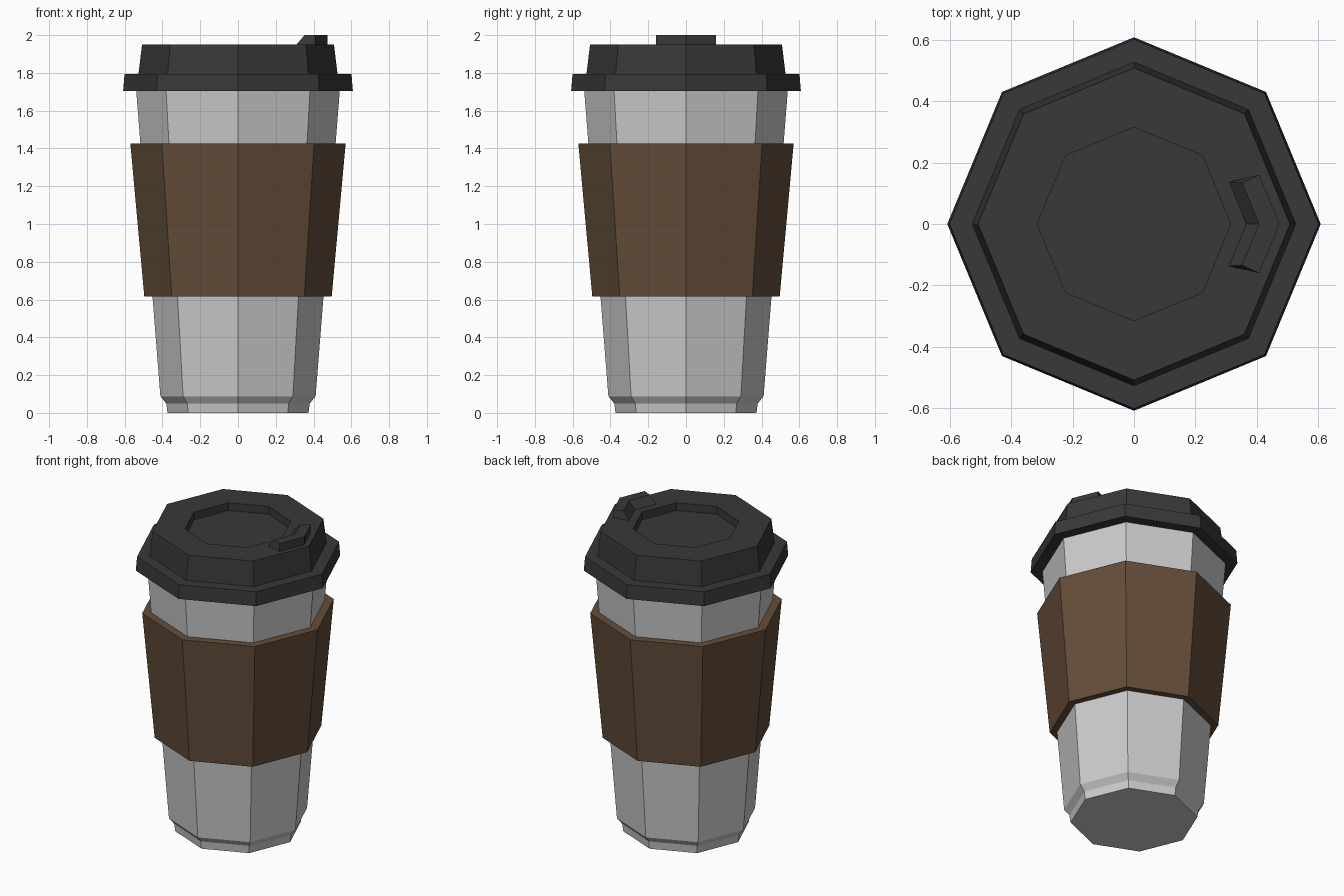
import bpy, bmesh, math

if "Cube" in bpy.data.objects:
    bpy.data.objects.remove(bpy.data.objects["Cube"])

SIDES = 8


def material(name, rgb):
    m = bpy.data.materials.new(name)
    m.diffuse_color = (*rgb, 1.0)
    m.use_nodes = True
    m.node_tree.nodes["Principled BSDF"].inputs["Base Color"].default_value = m.diffuse_color
    return m


def finish(name, bm, mat):
    bmesh.ops.recalc_face_normals(bm, faces=bm.faces[:])
    mesh = bpy.data.meshes.new(name)
    bm.to_mesh(mesh)
    bm.free()
    mesh.materials.append(mat)
    ob = bpy.data.objects.new(name, mesh)
    bpy.context.collection.objects.link(ob)
    return ob


def lathe(name, profile, mat, closed=False):
    """Revolve (radius, z) points into an octagon; cap ends or close the loop."""
    bm = bmesh.new()
    rings = []
    for r, z in profile:
        rings.append([bm.verts.new((r * math.cos(i * math.tau / SIDES),
                                    r * math.sin(i * math.tau / SIDES), z))
                      for i in range(SIDES)])
    pairs = list(zip(rings, rings[1:]))
    if closed:
        pairs.append((rings[-1], rings[0]))
    else:
        bm.faces.new(rings[0])
        bm.faces.new(rings[-1])
    for a, b in pairs:
        for i in range(SIDES):
            j = (i + 1) % SIDES
            bm.faces.new((a[i], a[j], b[j], b[i]))
    return finish(name, bm, mat)


cup_mat = material("light grey paper", (0.60, 0.60, 0.60))
sleeve_mat = material("brown cardboard", (0.127, 0.074, 0.042))
lid_mat = material("dark grey plastic", (0.04, 0.04, 0.04))

# Tapered cup with a narrowed foot
lathe("cup", [(0.373, 0), (0.38, 0.05), (0.411, 0.088), (0.54, 1.72)], cup_mat)

# Cardboard sleeve, a tapered ring tucked into the cup wall
lathe("sleeve", [(0.496, 0.615), (0.57, 1.426), (0.515, 1.426), (0.45, 0.615)],
      sleeve_mat, closed=True)

# Lid: wide rim, raised dome and recessed centre
lathe("lid", [(0.608, 1.705), (0.601, 1.794), (0.527, 1.794), (0.508, 1.95),
              (0.315, 1.95), (0.315, 1.90)], lid_mat)

# Sip spout: cross-section (inner base, inner top, outer top, outer base)
# placed at the +y end, the middle and the mirrored -y end, following the lid edge
ends = [(0.309, 0.137, 1.949), (0.352, 0.134, 2.0), (0.408, 0.16, 2.0), (0.408, 0.16, 1.949)]
mids = [(0.365, 0, 1.949), (0.407, 0, 2.0), (0.474, 0, 2.0), (0.474, 0, 1.949)]
bm = bmesh.new()
sections = [[bm.verts.new(p) for p in pts]
            for pts in (ends, mids, [(x, -y, z) for x, y, z in ends])]
for a, b in zip(sections, sections[1:]):
    for i in range(4):
        j = (i + 1) % 4
        bm.faces.new((a[i], a[j], b[j], b[i]))
bm.faces.new(sections[0])
bm.faces.new(sections[-1])
finish("sip_spout", bm, lid_mat)
